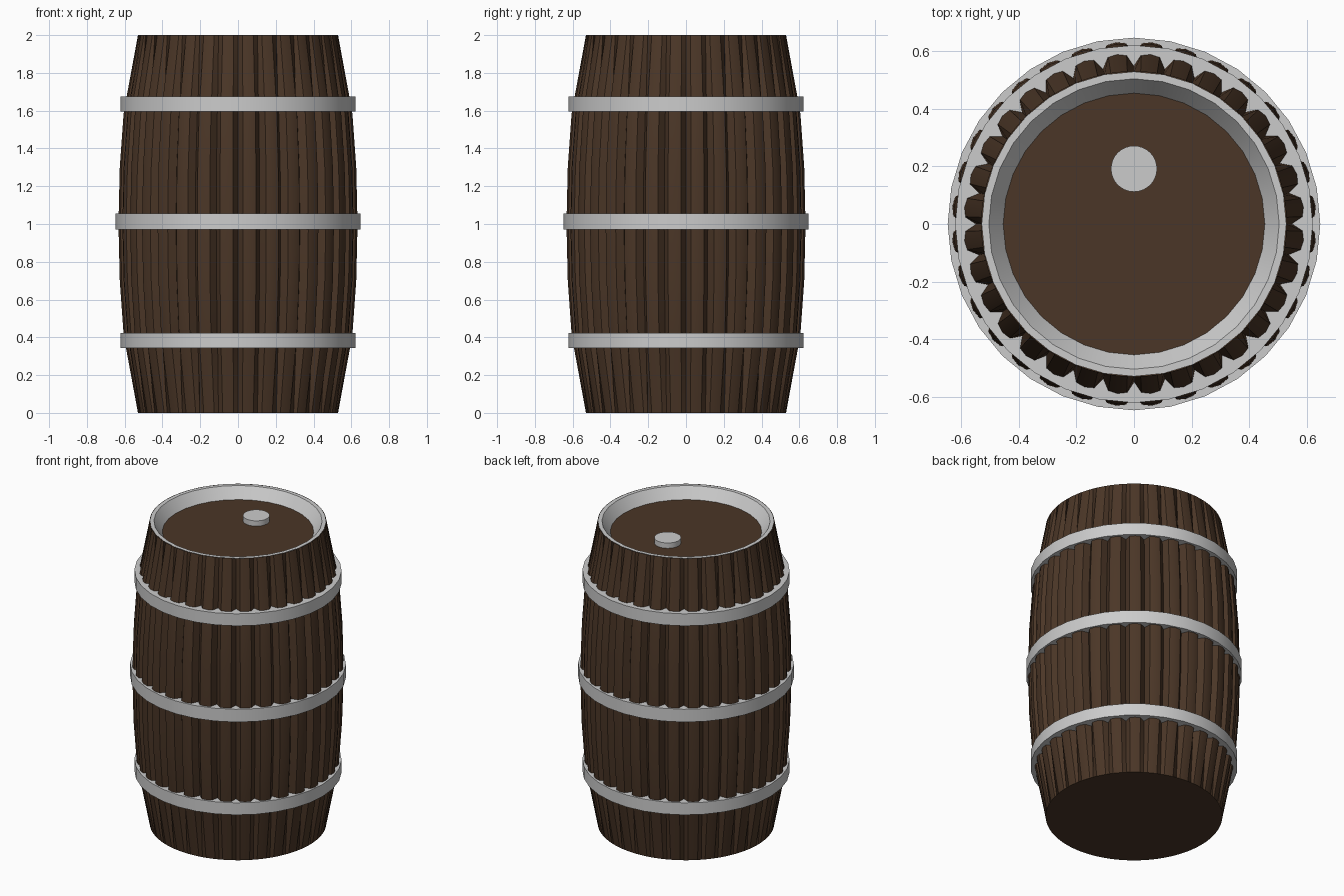
import bpy, bmesh
from math import sin, cos, pi, radians

if "Cube" in bpy.data.objects:
    bpy.data.objects.remove(bpy.data.objects["Cube"])

STAVES = 32

wood = bpy.data.materials.new("wood")
wood.diffuse_color = (0.07, 0.037, 0.02, 1)
wood.use_nodes = True
wood.node_tree.nodes["Principled BSDF"].inputs["Base Color"].default_value = wood.diffuse_color


def finish(name, bm, mat=None, angle=30):
    bmesh.ops.recalc_face_normals(bm, faces=bm.faces)
    me = bpy.data.meshes.new(name)
    bm.to_mesh(me)
    bm.free()
    ob = bpy.data.objects.new(name, me)
    bpy.context.collection.objects.link(ob)
    if mat:
        me.materials.append(mat)
    bpy.ops.object.select_all(action='DESELECT')
    ob.select_set(True)
    bpy.context.view_layer.objects.active = ob
    bpy.ops.object.shade_smooth_by_angle(angle=radians(angle))
    return ob


def bridge(bm, a, b):
    n = len(a)
    for i in range(n):
        j = (i + 1) % n
        bm.faces.new((a[i], a[j], b[j], b[i]))


def lathe(name, profile, closed=False, mat=None, sides=STAVES, center=(0, 0), cap=False):
    bm = bmesh.new()
    rings = [[bm.verts.new((center[0] + r * cos(2 * pi * i / sides),
                            center[1] + r * sin(2 * pi * i / sides), z))
              for i in range(sides)] for r, z in profile]
    for a, b in zip(rings, rings[1:]):
        bridge(bm, a, b)
    if closed:
        bridge(bm, rings[-1], rings[0])
    if cap:
        bm.faces.new(rings[-1])
    return finish(name, bm, mat)


# Staves: bulging body with V grooves that fade out at both ends
half = [(0.0, 0.53, 0), (0.35, 0.597, 1), (0.42, 0.609, 1), (0.7, 0.629, 1)]
levels = half + [(1.0, 0.636, 1)] + [(2 - z, r, t) for z, r, t in reversed(half)]
section = [(0.0, 0.045), (2.5, 0.006), (5.625, 0.0), (8.75, 0.006)]
bm = bmesh.new()
rings = []
for z, r, depth in levels:
    ring = []
    for s in range(STAVES):
        for deg, d in section:
            a = radians(s * 360 / STAVES + deg)
            q = r - d * depth
            ring.append(bm.verts.new((q * cos(a), q * sin(a), z)))
    rings.append(ring)
for a, b in zip(rings, rings[1:]):
    bridge(bm, a, b)
bm.faces.new(rings[0])
finish("staves", bm, wood)

# Metal hoops
for name, r, z0, z1 in (("lower_hoop", 0.622, 0.343, 0.423),
                        ("middle_hoop", 0.648, 0.97, 1.055),
                        ("upper_hoop", 0.622, 1.595, 1.675)):
    lathe(name, [(0.54, z0), (r, z0), (r, z1), (0.54, z1)], closed=True)

# Top rim, sunken lid and bung
lathe("top_rim", [(0.53, 2.0), (0.505, 2.0), (0.455, 1.93)])
lathe("lid", [(0.46, 1.915), (0.46, 1.93)], mat=wood, cap=True)
lathe("bung", [(0.08, 1.92), (0.08, 1.965)], center=(0, 0.192), cap=True)
